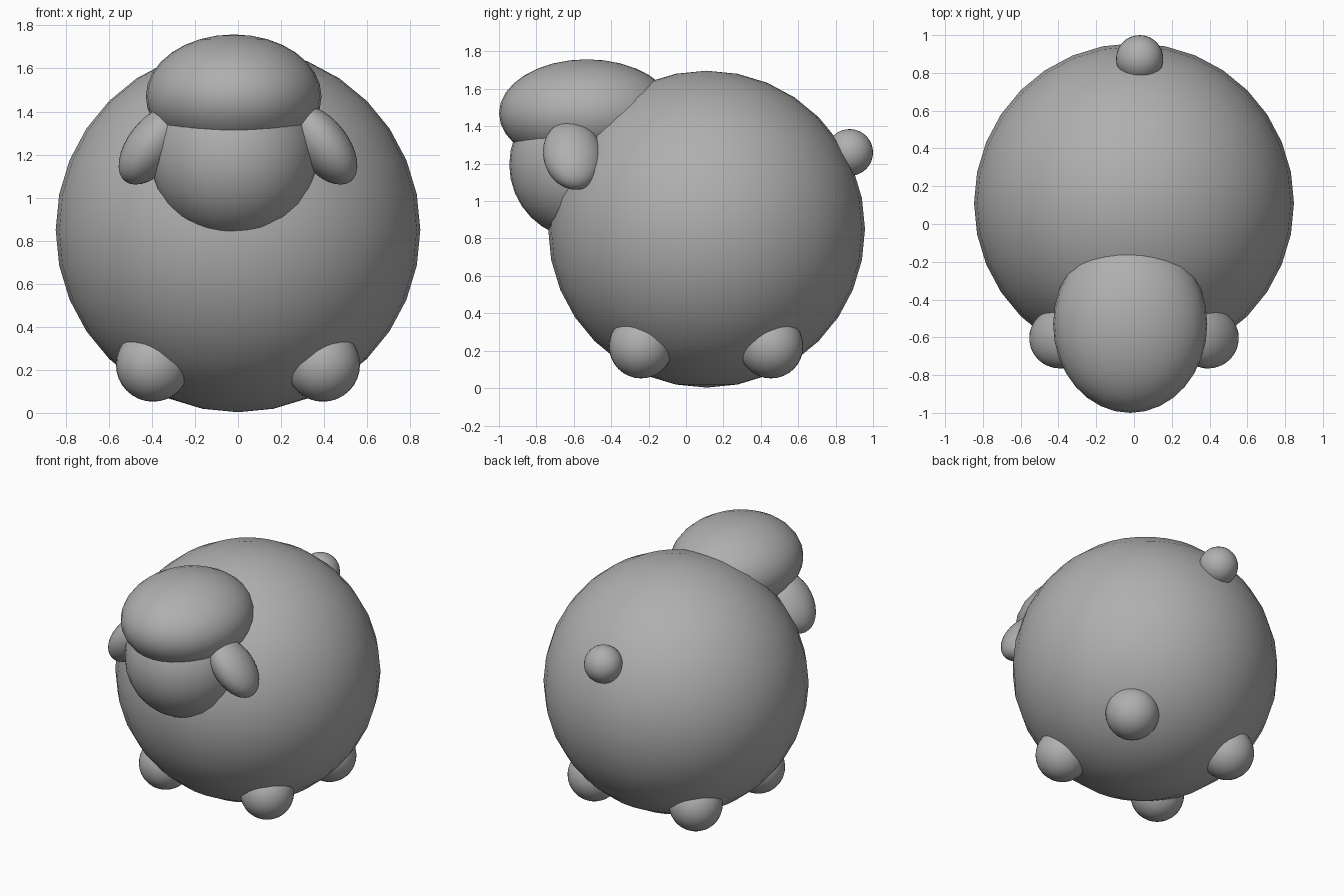
import bpy
import math

if "Cube" in bpy.data.objects:
    bpy.data.objects.remove(bpy.data.objects["Cube"])

# Mid-dark grey used on every part
grey = bpy.data.materials.new("mid_grey")
grey.diffuse_color = (0.43, 0.43, 0.43, 1)
grey.use_nodes = True
grey.node_tree.nodes["Principled BSDF"].inputs["Base Color"].default_value = grey.diffuse_color


def ball(name, loc, radii, tilt=0.0, yaw=0.0):
    """Smooth ellipsoid; tilt turns it about y, yaw about z."""
    bpy.ops.mesh.primitive_uv_sphere_add(segments=32, ring_count=16, radius=1,
                                         location=loc, rotation=(0, tilt, yaw))
    ob = bpy.context.object
    ob.name = name
    ob.scale = radii
    bpy.ops.object.transform_apply(location=False, rotation=False, scale=True)
    bpy.ops.object.shade_smooth()
    ob.data.materials.append(grey)
    return ob


# Round body and tail
ball("body", (0, 0.11, 0.85), (0.847, 0.847, 0.847))
ball("tail", (0.03, 0.875, 1.26), (0.125, 0.125, 0.125))

# Head and woolly cap
ball("head", (-0.02, -0.55, 1.195), (0.39, 0.395, 0.398))
ball("wool_cap", (-0.02, -0.53, 1.47), (0.408, 0.47, 0.288))

# Drooping ears and stubby feet on both sides
for side, label in ((-1, "left"), (1, "right")):
    ball(f"ear_{label}", (side * 0.393, -0.605, 1.245), (0.118, 0.16, 0.215),
         tilt=-side * math.radians(38), yaw=side * math.radians(10))
    for y, place in ((-0.24, "front"), (0.455, "back")):
        ball(f"{place}_foot_{label}", (side * 0.395, y, 0.224), (0.172, 0.172, 0.172))
